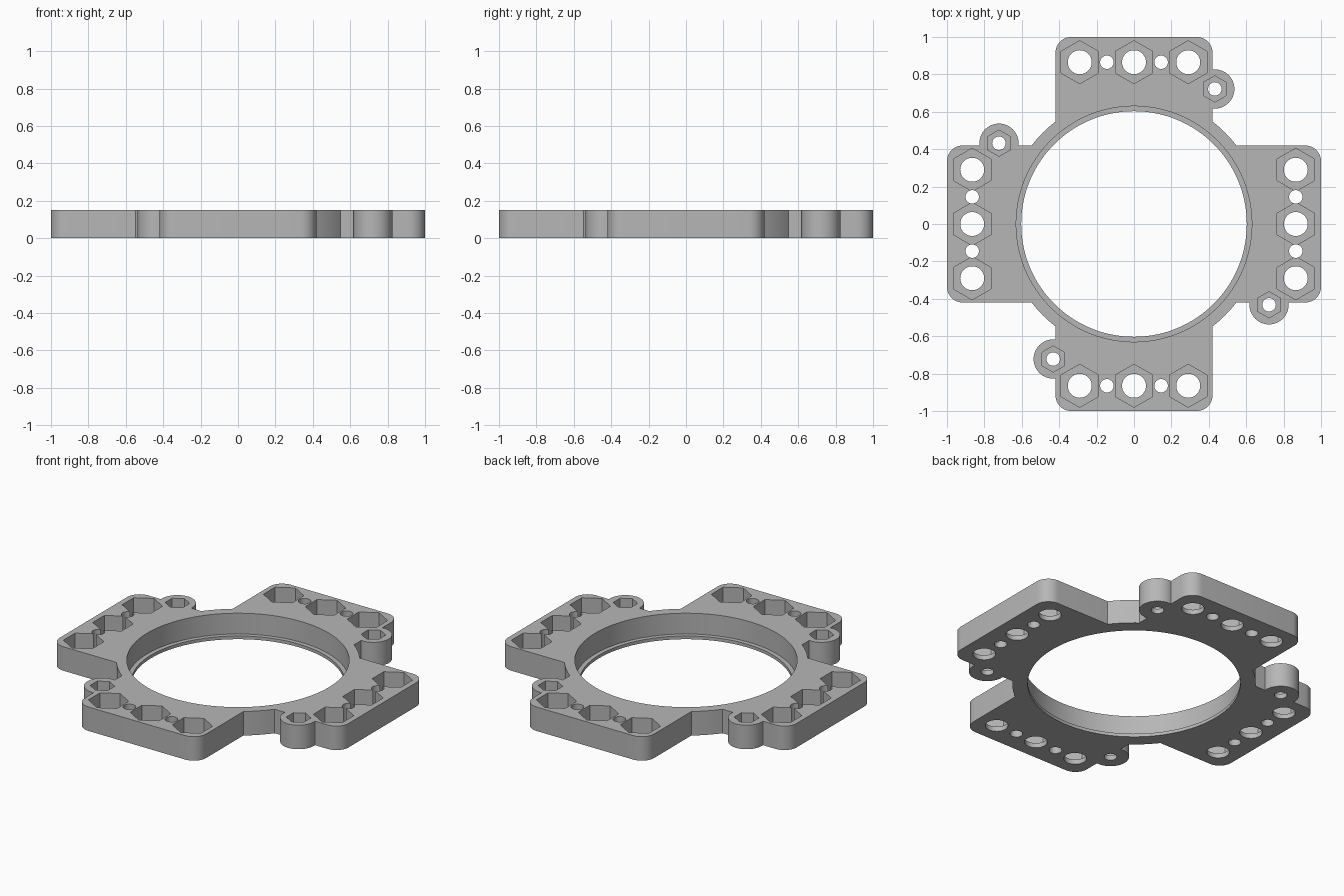
import bpy, bmesh, math
from math import cos, sin, pi

cube = bpy.data.objects.get("Cube")
if cube:
    bpy.data.objects.remove(cube, do_unlink=True)

THICK = 0.15
LIP = 0.02      # ledge left at the bottom of the bore
FLOOR = 0.03    # web left under the nut pockets

grey = bpy.data.materials.new("light grey plastic")
grey.use_nodes = True
colour = (0.47, 0.47, 0.47, 1)
grey.diffuse_color = colour
grey.node_tree.nodes["Principled BSDF"].inputs["Base Color"].default_value = colour


def circle(x, y, r, n=48, start=0.0):
    return [(x + r * cos(start + 2 * pi * i / n), y + r * sin(start + 2 * pi * i / n))
            for i in range(n)]


def hexagon(x, y, r):
    return circle(x, y, r, 6, pi / 2)


def rounded_rect(hx, hy, r, steps=10):
    pts = []
    for k, (sx, sy) in enumerate(((1, 1), (-1, 1), (-1, -1), (1, -1))):
        for i in range(steps + 1):
            a = (k + i / steps) * pi / 2
            pts.append((sx * (hx - r) + r * cos(a), sy * (hy - r) + r * sin(a)))
    return pts


def prisms(name, outlines, z0, z1):
    """One object holding an upright prism for each outline."""
    bm = bmesh.new()
    for pts in outlines:
        face = bm.faces.new([bm.verts.new((x, y, z0)) for x, y in pts])
        top = bmesh.ops.extrude_face_region(bm, geom=[face])["geom"]
        bmesh.ops.translate(bm, vec=(0, 0, z1 - z0),
                            verts=[v for v in top if isinstance(v, bmesh.types.BMVert)])
    bmesh.ops.recalc_face_normals(bm, faces=bm.faces)
    mesh = bpy.data.meshes.new(name)
    bm.to_mesh(mesh)
    bm.free()
    mesh.materials.append(grey)
    obj = bpy.data.objects.new(name, mesh)
    bpy.context.collection.objects.link(obj)
    return obj


def combine(target, tool, operation):
    mod = target.modifiers.new(tool.name, "BOOLEAN")
    mod.operation, mod.solver, mod.object = operation, "EXACT", tool
    bpy.context.view_layer.objects.active = target
    bpy.ops.object.modifier_apply(modifier=mod.name)
    bpy.data.objects.remove(tool, do_unlink=True)


def around(points):
    """Repeat points by quarter turns about the centre."""
    out = []
    for x, y in points:
        for _ in range(4):
            out.append((x, y))
            x, y = -y, x
    return out


nut_spots = around([(-0.29, 0.865), (0, 0.865), (0.29, 0.865)])
pin_spots = around([(-0.145, 0.865), (0.145, 0.865)])
boss_spots = around([(0.432, 0.722)])

# Plate body: two crossed arms, central disc and four side bosses
plate = prisms("mounting_plate", [rounded_rect(1, 0.42, 0.085)], 0, THICK)
combine(plate, prisms("cross_arm", [rounded_rect(0.42, 1, 0.085)], 0, THICK), "UNION")
combine(plate, prisms("centre_disc", [circle(0, 0, 0.69, 128)], 0, THICK), "UNION")
combine(plate, prisms("bosses", [circle(x, y, 0.105) for x, y in boss_spots], 0, THICK), "UNION")

# Through holes
holes = [circle(0, 0, 0.603, 128)]
holes += [circle(x, y, 0.064) for x, y in nut_spots]
holes += [circle(x, y, 0.036, 32) for x, y in pin_spots + boss_spots]
combine(plate, prisms("holes", holes, -0.1, 0.3), "DIFFERENCE")

# Stepped bore and hexagonal nut pockets
combine(plate, prisms("bore_step", [circle(0, 0, 0.63, 128)], LIP, 0.3), "DIFFERENCE")
pockets = [hexagon(x, y, 0.115) for x, y in nut_spots]
pockets += [hexagon(x, y, 0.07) for x, y in boss_spots]
combine(plate, prisms("nut_pockets", pockets, FLOOR, 0.3), "DIFFERENCE")

plate.select_set(True)
bpy.context.view_layer.objects.active = plate
bpy.ops.object.shade_smooth_by_angle(angle=math.radians(30))
